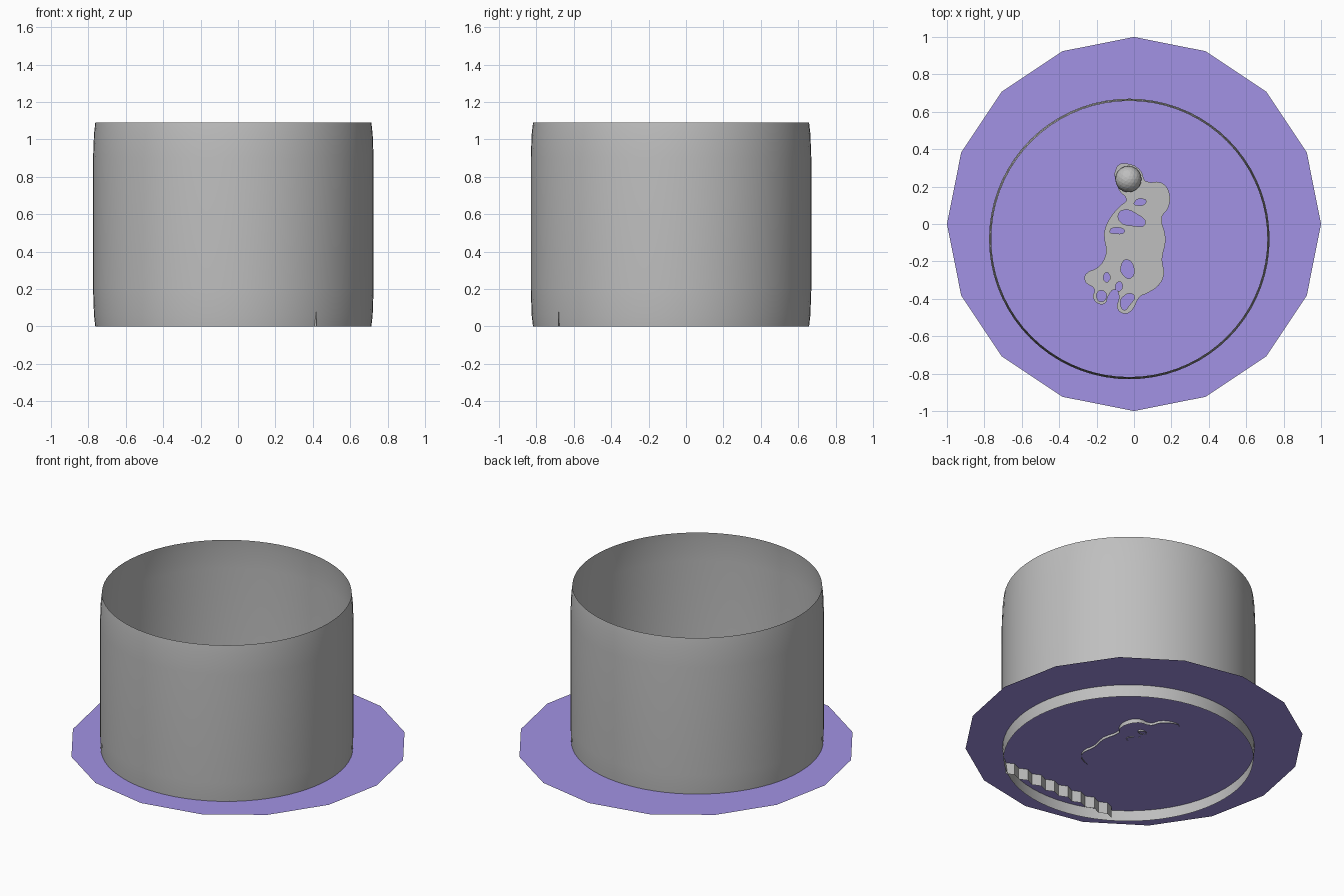
import bpy
import bmesh
from math import sin, cos, pi

cube = bpy.data.objects.get("Cube")
if cube:
    bpy.data.objects.remove(cube, do_unlink=True)


def make_material(name, colour):
    mat = bpy.data.materials.new(name)
    mat.use_nodes = True
    mat.diffuse_color = colour
    mat.node_tree.nodes["Principled BSDF"].inputs["Base Color"].default_value = colour
    return mat


grey = make_material("light grey", (0.52, 0.52, 0.52, 1))
violet = make_material("soft violet", (0.36, 0.29, 0.78, 1))

DISC_Z = 0.075


def make_object(name, bm, mat):
    mesh = bpy.data.meshes.new(name)
    bm.to_mesh(mesh)
    bm.free()
    mesh.materials.append(mat)
    obj = bpy.data.objects.new(name, mesh)
    bpy.context.collection.objects.link(obj)
    return obj


def smooth(obj, angle=0.6):
    bpy.ops.object.select_all(action='DESELECT')
    obj.select_set(True)
    bpy.context.view_layer.objects.active = obj
    bpy.ops.object.shade_smooth_by_angle(angle=angle)


# Flat sixteen-sided floor disc
bm = bmesh.new()
rim = [bm.verts.new((cos(i * pi / 8), sin(i * pi / 8), DISC_Z)) for i in range(16)]
bm.faces.new(rim)
make_object("floor_disc", bm, violet)

# Open wall, drawn in slightly at the top and bottom
SIDES = 72
profile = [(0.738, 0), (0.745, 0.06), (0.75, 0.2), (0.75, 0.9), (0.745, 1.03), (0.738, 1.09)]
bm = bmesh.new()
rings = []
for radius, z in profile:
    angles = [2 * pi * i / SIDES for i in range(SIDES)]
    rings.append([bm.verts.new((radius * cos(a) - 0.025, radius * sin(a) - 0.08, z)) for a in angles])
for low, high in zip(rings, rings[1:]):
    for i in range(SIDES):
        j = (i + 1) % SIDES
        bm.faces.new((low[i], low[j], high[j], high[i]))
smooth(make_object("round_wall", bm, grey))

# Pleated strip hanging below the disc near the front
PLEATS = 16
bm = bmesh.new()
previous = None
for i in range(PLEATS + 1):
    x = -0.4 + 0.82 * i / PLEATS
    y = -0.67 + (0.012 if i % 2 else -0.012)
    pair = [bm.verts.new((x, y, z)) for z in (0, DISC_Z + 0.002)]
    if previous:
        bm.faces.new((previous[0], pair[0], pair[1], previous[1]))
    previous = pair
make_object("pleated_strip", bm, grey)

# Leaping figure: outline, gaps between limbs and shoe loops, in hundredths
outline = [(-9, 31), (-2, 32), (4, 28), (6, 23), (15, 22), (19, 16), (18, 8),
           (15, 4), (17, -8), (15, -19), (16, -27), (13, -33), (7, -37), (3, -39),
           (-1, -46), (-5, -48), (-9, -45), (-8, -39), (-10, -35), (-14, -39),
           (-15, -42), (-18, -43), (-22, -39), (-21, -35), (-26, -31), (-26, -27),
           (-19, -23), (-15, -16), (-16, -5), (-13, 3), (-7, 10), (-4, 13), (-8, 18)]
gaps = [
    [(-7, 7), (2, 5), (6, 0), (0, -1), (-8, 2)],
    [(-4, -19), (0, -24), (-2, -29), (-6, -27), (-7, -23)],
    [(-19, -36), (-15, -37), (-16, -41), (-19, -41)],
    [(-6, -39), (0, -38), (-3, -44), (-5, -46), (-7, -44)],
    [(-10, -33), (-7, -31), (-8, -36)],
    [(0, 11), (6, 13), (6, 11), (2, 10)],
    [(-13, -4), (-8, -2), (-5, -4), (-10, -5)],
    [(-16, -27), (-14, -26), (-14, -31), (-16, -30)],
]
curve = bpy.data.curves.new("figure_outline", 'CURVE')
curve.dimensions = '2D'
curve.fill_mode = 'BOTH'
curve.extrude = 0.03
for loop in [outline] + gaps:
    spline = curve.splines.new('BEZIER')
    spline.bezier_points.add(len(loop) - 1)
    spline.use_cyclic_u = True
    spline.resolution_u = 3
    for point, (x, y) in zip(spline.bezier_points, loop):
        point.co = (x / 100, y / 100, 0)
        point.handle_left_type = point.handle_right_type = 'AUTO'
figure = bpy.data.objects.new("figure", curve)
bpy.context.collection.objects.link(figure)
bpy.ops.object.select_all(action='DESELECT')
figure.select_set(True)
bpy.context.view_layer.objects.active = figure
bpy.ops.object.convert(target='MESH')
figure = bpy.context.object

# Open the underside and slant its edge so only one flank passes the disc
bm = bmesh.new()
bm.from_mesh(figure.data)
bmesh.ops.remove_doubles(bm, verts=bm.verts, dist=0.0001)
under = [f for f in bm.faces if all(v.co.z < 0 for v in f.verts)]
bmesh.ops.delete(bm, geom=under, context='FACES')
for v in bm.verts:
    if v.co.z > 0:
        v.co.z = DISC_Z + 0.03
    else:
        v.co.z = DISC_Z + 0.003 - 0.12 * v.co.x - 0.05 * max(v.co.y, 0)
bm.to_mesh(figure.data)
bm.free()
figure.data.materials.clear()
figure.data.materials.append(grey)

# Ball held above the head
bm = bmesh.new()
bmesh.ops.create_icosphere(bm, subdivisions=3, radius=0.07)
bmesh.ops.translate(bm, verts=bm.verts, vec=(-0.03, 0.24, DISC_Z + 0.05))
under = [v for v in bm.verts if v.co.z < DISC_Z]
bmesh.ops.delete(bm, geom=under, context='VERTS')
make_object("ball", bm, grey)
